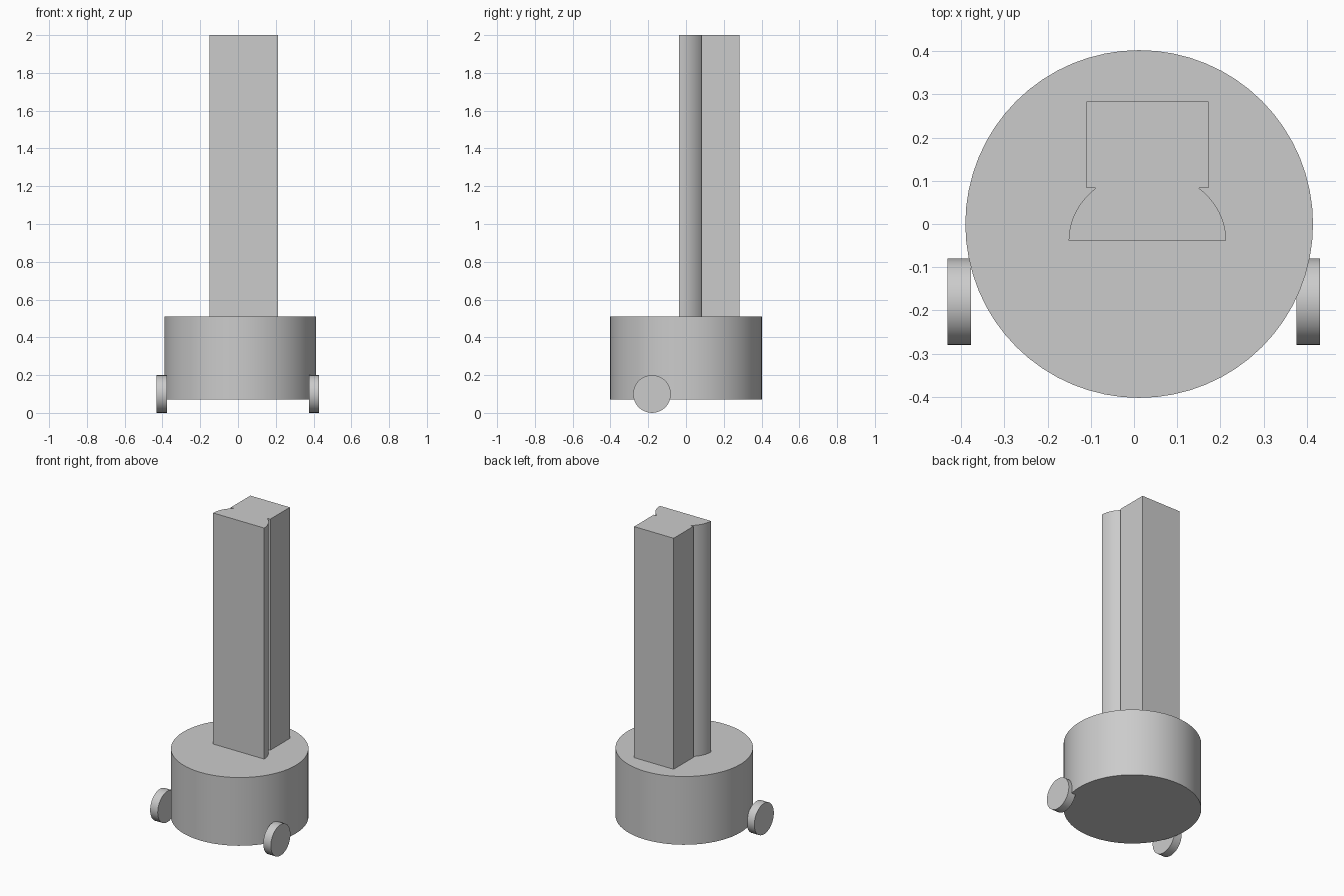
import bpy, math

if "Cube" in bpy.data.objects:
    bpy.data.objects.remove(bpy.data.objects["Cube"])


def smooth(obj):
    bpy.ops.object.select_all(action='DESELECT')
    obj.select_set(True)
    bpy.context.view_layer.objects.active = obj
    bpy.ops.object.shade_smooth_by_angle(angle=math.radians(30))


def cylinder(name, radius, depth, loc, sides, rot=(0, 0, 0)):
    bpy.ops.mesh.primitive_cylinder_add(vertices=sides, radius=radius, depth=depth,
                                        location=loc, rotation=rot)
    obj = bpy.context.object
    obj.name = name
    smooth(obj)
    return obj


def extrude_profile(name, pts, z0, z1):
    n = len(pts)
    verts = [(x, y, z) for z in (z0, z1) for x, y in pts]
    faces = [list(range(n))[::-1], list(range(n, 2 * n))]
    faces += [(i, (i + 1) % n, n + (i + 1) % n, n + i) for i in range(n)]
    mesh = bpy.data.meshes.new(name)
    mesh.from_pydata(verts, [], faces)
    obj = bpy.data.objects.new(name, mesh)
    bpy.context.collection.objects.link(obj)
    smooth(obj)
    return obj


# Round base
cylinder("base", 0.402, 0.44, (0.012, 0, 0.29), 64)

# Pair of wheels
for name, x in (("left_wheel", -0.404), ("right_wheel", 0.403)):
    cylinder(name, 0.1, 0.054, (x, -0.18, 0.1), 32, (0, math.pi / 2, 0))

# Tall column: square back, curved shoulders, flat front
cx, a, b, y_front, y_neck, y_back = 0.031, 0.182, 0.16, -0.038, 0.083, 0.283
end = math.asin((y_neck - y_front) / b)
half = [(a * math.cos(end * i / 12), y_front + b * math.sin(end * i / 12))
        for i in range(13)]
half += [(0.141, y_neck), (0.141, y_back)]
profile = [(cx + x, y) for x, y in half] + [(cx - x, y) for x, y in reversed(half)]
extrude_profile("column", profile, 0.51, 2.0)
